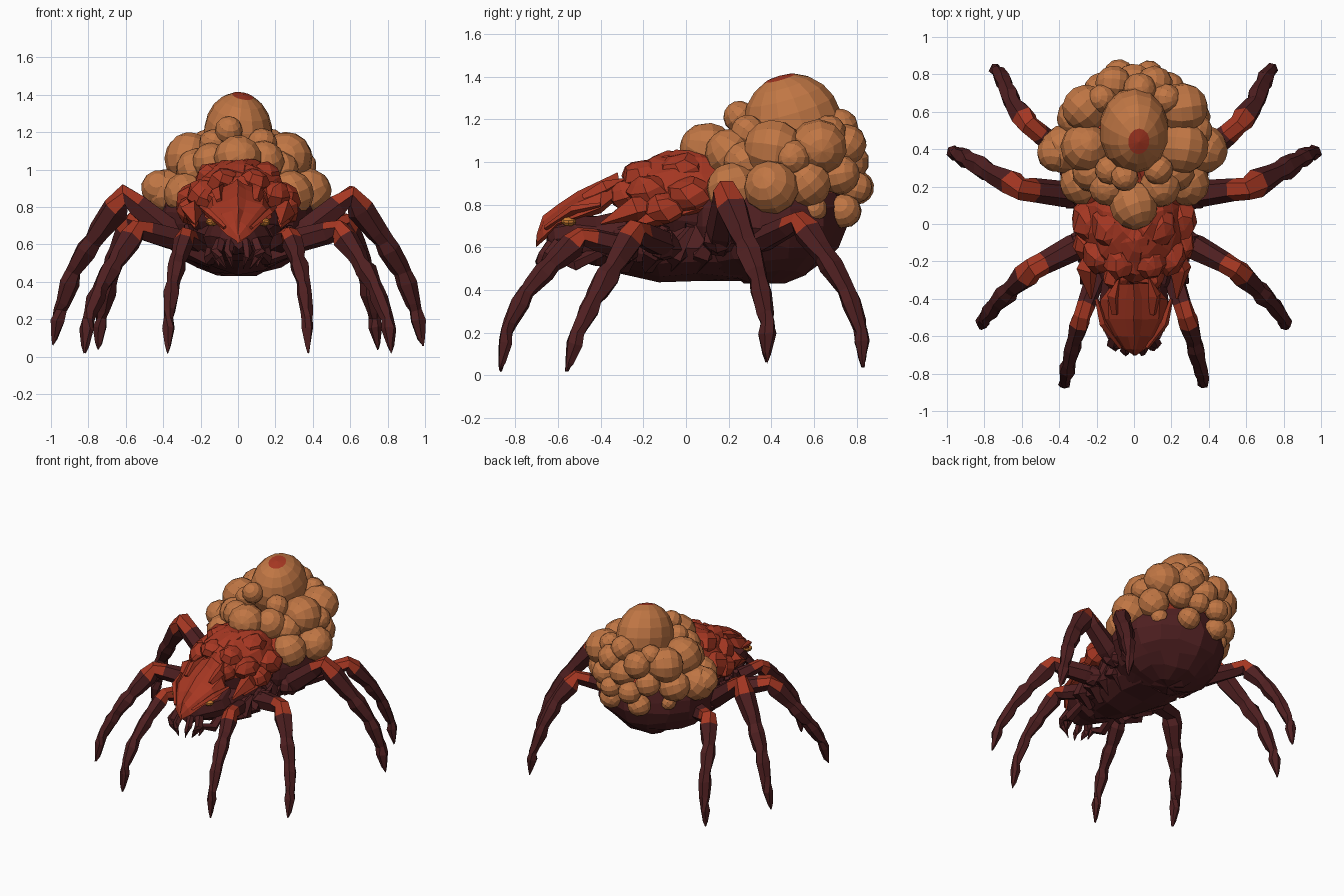
import bpy, bmesh, math, random
from mathutils import Vector, Matrix, Euler

random.seed(4)
cube = bpy.data.objects.get("Cube")
if cube:
    bpy.data.objects.remove(cube, do_unlink=True)


def material(name, *rgb):
    m = bpy.data.materials.new(name)
    m.diffuse_color = (*rgb, 1)
    m.use_nodes = True
    m.node_tree.nodes["Principled BSDF"].inputs["Base Color"].default_value = (*rgb, 1)
    return m


MATS = [material("dark maroon", .078, .014, .015),
        material("shell red", .38, .038, .016),
        material("sac tan", .53, .182, .058),
        material("eye amber", .6, .2, .03)]
DARK, RED, TAN, AMBER = range(len(MATS))


def finish(name, bm, colour, jitter=0):
    """Turn a bmesh into a flat shaded object; colour is an index or a rule on faces."""
    for v in bm.verts:
        v.co += Vector([random.uniform(-jitter, jitter) for _ in range(3)])
    bmesh.ops.recalc_face_normals(bm, faces=bm.faces[:])
    bm.normal_update()
    for f in bm.faces:
        f.material_index = colour(f.calc_center_median(), f.normal) if callable(colour) else colour
    me = bpy.data.meshes.new(name)
    bm.to_mesh(me)
    bm.free()
    for m in MATS:
        me.materials.append(m)
    ob = bpy.data.objects.new(name, me)
    bpy.context.collection.objects.link(ob)


def blob(name, centre, radii, colour, turn=(0, 0, 0), u=12, v=8, jitter=0):
    bm = bmesh.new()
    mat = (Matrix.Translation(centre) @ Matrix.Diagonal((*radii, 1))
           @ Euler(turn).to_matrix().to_4x4())
    bmesh.ops.create_uvsphere(bm, u_segments=u, v_segments=v, radius=1, matrix=mat)
    finish(name, bm, colour, jitter)


def skin(name, rings, colour, jitter=0):
    """Join equal rings of points into a closed skin."""
    bm = bmesh.new()
    rows = [[bm.verts.new(p) for p in ring] for ring in rings]
    n = len(rows[0])
    for a, b in zip(rows, rows[1:]):
        for i in range(n):
            j = (i + 1) % n
            bm.faces.new((a[i], a[j], b[j], b[i]))
    bm.faces.new(rows[0])
    bm.faces.new(rows[-1])
    finish(name, bm, colour, jitter)


def tube(name, path, radii, colour, sides=6, jitter=0):
    pts = [Vector(p) for p in path]
    rings = []
    for i, p in enumerate(pts):
        along = (pts[min(i + 1, len(pts) - 1)] - pts[max(i - 1, 0)]).normalized()
        a = along.cross(Vector((.3, .1, 1))).normalized()
        b = along.cross(a)
        rings.append([p + radii[i] * (a * math.cos(t) + b * math.sin(t))
                      for t in (math.tau * k / sides for k in range(sides))])
    skin(name, rings, colour, jitter)


def hull(name, sections, colour, sides=12, jitter=0):
    """Body skin along y from (y, z, half width, half height) sections."""
    rings = [[(w * math.cos(t), y, z + h * math.sin(t))
              for t in (math.tau * k / sides for k in range(sides))]
             for y, z, w, h in sections]
    skin(name, rings, colour, jitter)


SIDES = (("left", 1), ("right", -1))

# Dark body
hull("thorax", [(-.46, .62, .1, .08), (-.32, .62, .18, .13), (-.12, .62, .25, .17),
                (.06, .61, .28, .17), (.25, .64, .28, .2)], DARK, jitter=.018)
blob("abdomen", (0, .35, .74), (.41, .4, .31),
     lambda c, n: RED if c.z > .86 else DARK, u=16, v=11, jitter=.016)
hull("jaw", [(-.28, .66, .16, .12), (-.42, .63, .19, .12), (-.52, .65, .16, .11),
             (-.61, .64, .09, .09), (-.65, .63, .04, .05)], DARK, 10, .01)

# Red shell over the thorax
blob("carapace", (0, .02, .8), (.28, .35, .26),
     lambda c, n: RED if c.z > .76 else DARK, u=14, v=10, jitter=.014)
LUMPS = [(.19, -.17, .86, .09), (.24, .02, .84, .1), (.08, -.19, .93, .09),
         (.13, -.02, .95, .1), (.25, -.1, .78, .08), (.09, -.27, .84, .08)]
for side, s in SIDES:
    for x, y, z, r in LUMPS:
        blob(f"shell_lump_{side}", (x * s, y, z), (r, r * 1.2, r * .9), RED,
             (.5, .3, .2), 7, 5, .01)
    # Pointed flank plates
    for y, z in ((-.3, .75), (-.16, .73), (.0, .77)):
        tube(f"flank_plate_{side}", [(.2 * s, y + .18, z + .05), (.25 * s, y + .06, z + .03),
                                     (.23 * s, y - .1, z - .04)], [.04, .06, .006], RED, 4)
    # Dark ribs on the lower flank
    for y in (-.3, -.18, -.06, .06):
        tube(f"rib_{side}", [(.14 * s, y, .5), (.25 * s, y + .02, .57), (.27 * s, y + .08, .7)],
             [.03, .06, .02], DARK, 5, .008)
blob("shell_crown", (0, -.06, .95), (.12, .16, .1), RED, (.2, .1, .3), 8, 6, .01)

# Ridged head shield
CREST = [(-.32, .11, .85, .95), (-.4, .18, .78, .915), (-.51, .18, .745, .86),
         (-.6, .12, .71, .8), (-.67, .06, .65, .745), (-.7, .012, .62, .67)]
skin("head_shield", [[(-w, y, lo), (-w * .75, y, lo + (hi - lo) * .55),
                      (-w * .25, y, hi - .02), (0, y, hi), (w * .25, y, hi - .02),
                      (w * .75, y, lo + (hi - lo) * .55), (w, y, lo), (0, y, lo - .02)]
                     for y, w, lo, hi in CREST], RED, .004)
for side, s in SIDES:
    tube(f"shield_horn_{side}", [(.1 * s, -.48, .83), (.11 * s, -.38, .88), (.08 * s, -.29, .92)],
         [.02, .035, .005], RED, 4)
    tube(f"brow_{side}", [(.2 * s, -.4, .8), (.165 * s, -.53, .775), (.07 * s, -.66, .69)],
         [.01, .022, .012], RED, 4)
    blob(f"eye_{side}", (.14 * s, -.55, .72), (.032, .035, .022), AMBER, (0, .3 * s, 0), u=8, v=6)
    # Fangs and feelers
    for x, y, k in ((.04, -.63, .8), (.09, -.6, 1)):
        tube(f"fang_{side}", [(x * s, y, .62), (x * s * 1.3, y - .04, .56), (x * s * 1.1, y - .06, .53),
                              (x * s * .7, y - .05, .47)],
             [.03 * k, .032 * k, .022 * k, .003], DARK, 5)
    tube(f"feeler_{side}", [(.14 * s, -.4, .58), (.15 * s, -.52, .52), (.12 * s, -.6, .55),
                            (.1 * s, -.62, .48)], [.03, .035, .025, .004], DARK, 5)

# Legs: girth, reach of the red knee, then hip, knee, shin, ankle, foot, tip
LEGS = {
    "front": (.9, .05, [(.17, -.18, .58), (.28, -.49, .65), (.32, -.63, .52),
                        (.35, -.75, .39), (.37, -.84, .21), (.375, -.87, .02)]),
    "fore_middle": (1.05, .11, [(.24, -.08, .6), (.54, -.24, .68), (.66, -.35, .5),
                                (.74, -.43, .36), (.8, -.51, .2), (.82, -.56, .02)]),
    "rear_middle": (1.12, .065, [(.28, .15, .6), (.6, .19, .86), (.78, .28, .62),
                                 (.88, .34, .45), (.95, .38, .25), (.99, .38, .06)]),
    "back": (1, .075, [(.26, .28, .6), (.56, .53, .72), (.65, .65, .56),
                       (.69, .75, .4), (.73, .82, .21), (.75, .83, .04)]),
}
THICK = [.058, .06, .05, .043, .033, .004]
for leg, (girth, reach, knots) in LEGS.items():
    for side, s in SIDES:
        pts = [Vector((x * s, y, z)) for x, y, z in knots]
        path, radii = [], []
        for i, (a, b) in enumerate(zip(pts, pts[1:])):
            # Each segment swells just after its joint, then narrows
            r, q = THICK[i] * girth, THICK[i + 1] * girth
            path += [a, a.lerp(b, .3), a.lerp(b, .8)]
            radii += [r * .92, r * 1.12, (r + q) * .48]
        path.append(pts[-1])
        radii.append(THICK[-1])
        knee = pts[1]
        tube(f"{leg}_leg_{side}", path, radii,
             lambda c, n: RED if (c - knee).length < reach + .02 and n.z > -.1 else DARK, 6, .005)
        blob(f"{leg}_hip_{side}", pts[0].lerp(knee, .15), (.07, .08, .07), DARK, u=7, v=5, jitter=.01)

# Egg sacs
POLE = Vector((.03, .44, 1.41))
blob("large_sac", (0, .5, 1.185), (.187, .23, .23),
     lambda c, n: RED if (c - POLE).length < .07 else TAN, (.27, .15, 0), 14, 10)
PAIRED = [(.26, .41, 1.06, .14), (.37, .4, .88, .125), (.28, .22, .87, .12),
          (.26, .62, 1.07, .13), (.3, .57, .9, .11), (.11, .75, 1.08, .1),
          (.18, .72, .94, .09), (.08, .8, .88, .08), (.12, .74, .77, .08),
          (.27, .6, .78, .06), (.14, .2, 1.04, .11), (.22, .28, 1.0, .11),
          (.13, .29, 1.14, .08), (.17, .67, 1.14, .08)]
SINGLE = [(0, .1, 1.06, .13), (-.05, .25, 1.21, .075), (0, .76, 1.0, .1),
          (.03, .72, 1.16, .09), (-.42, .38, .9, .1), (.33, .5, 1.02, .09)]


def sac(name, x, y, z, r):
    turn = [random.uniform(0, math.pi) for _ in range(3)]
    blob(name, (x, y, z), (r, r, r * random.uniform(.95, 1.05)), TAN, turn, 11, 7)


for x, y, z, r in PAIRED:
    for side, s in SIDES:
        sac(f"sac_{side}", x * s, y, z, r * random.uniform(.94, 1.06))
for spot in SINGLE:
    sac("middle_sac", *spot)
